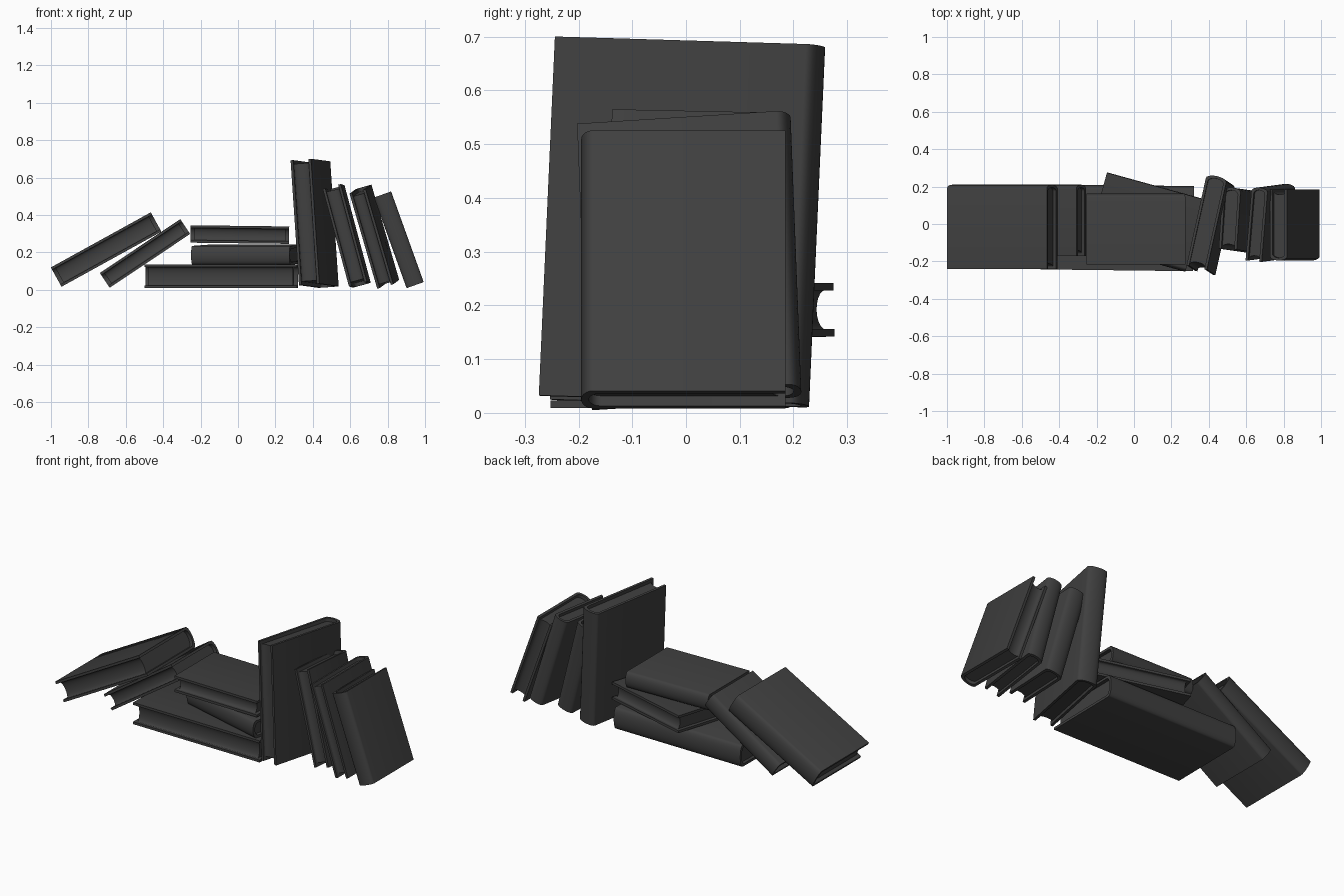
import bpy, bmesh, math
from mathutils import Vector, Matrix

if "Cube" in bpy.data.objects:
    bpy.data.objects.remove(bpy.data.objects["Cube"])

dark = bpy.data.materials.new("dark_grey")
dark.diffuse_color = (0.05, 0.05, 0.05, 1)
dark.use_nodes = True
dark.node_tree.nodes["Principled BSDF"].inputs["Base Color"].default_value = dark.diffuse_color


def arc(half, y, bulge, n=10):
    """Shallow curve across the thickness, from -half to +half."""
    return [(-half * math.cos(math.pi * i / n),
             y + bulge * math.sin(math.pi * i / n)) for i in range(n + 1)]


def extrude_profile(name, profile, height, matrix):
    bm = bmesh.new()
    face = bm.faces.new([bm.verts.new((x, y, -height / 2)) for x, y in profile])
    geom = bmesh.ops.extrude_face_region(bm, geom=[face])["geom"]
    top = [g for g in geom if isinstance(g, bmesh.types.BMVert)]
    bmesh.ops.translate(bm, verts=top, vec=(0, 0, height))
    bmesh.ops.recalc_face_normals(bm, faces=bm.faces)
    mesh = bpy.data.meshes.new(name)
    bm.to_mesh(mesh)
    bm.free()
    obj = bpy.data.objects.new(name, mesh)
    bpy.context.collection.objects.link(obj)
    obj.matrix_world = matrix
    mesh.materials.append(dark)
    bpy.ops.object.select_all(action='DESELECT')
    obj.select_set(True)
    bpy.context.view_layer.objects.active = obj
    bpy.ops.object.shade_smooth_by_angle(angle=math.radians(35))


def book(name, size, center, up, spine):
    """size = thickness, width, height; up runs along the spine."""
    t, w, h = size
    z = Vector(up).normalized()
    y = Vector(spine)
    y = (y - z * y.dot(z)).normalized()
    x = y.cross(z)
    m = Matrix((x, y, z)).transposed().to_4x4()
    m.translation = Vector(center)
    c, bulge, inset = 0.014, 0.022, 0.02
    ht, hw = t / 2, w / 2
    # wrap-around cover with rounded spine
    outer = [(-ht, -hw)] + arc(ht, hw - bulge, bulge) + [(ht, -hw)]
    inner = [(-ht + c, -hw)] + arc(ht - c, hw - bulge - c, bulge)
    inner += [(ht - c, -hw)]
    extrude_profile(name + "_cover", outer + inner[::-1], h, m)
    # page block with hollow fore-edge
    e = 0.001
    back = arc(ht - c + e, hw - bulge - c + e, bulge)
    fore = arc(ht - c + e, -hw + 0.01, 0.018)
    extrude_profile(name + "_pages", back + fore[::-1], h - 2 * inset, m)


# two books sliding off the left of the stack
book("left_outer_book", (0.118, 0.45, 0.61), (-0.705, -0.015, 0.215),
     (0.535, 0, 0.295), (0, 1, 0))
book("left_inner_book", (0.095, 0.38, 0.518), (-0.4975, 0.02, 0.194),
     (0.43, 0, 0.287), (0, 1, 0))
# flat stack
book("stack_bottom_book", (0.125, 0.455, 0.815), (-0.09, -0.02, 0.072),
     (1, -0.012, 0), (0, 1, 0))
book("stack_middle_book", (0.10, 0.40, 0.545), (0.065, 0.01, 0.188),
     (0.525, -0.145, 0), (-0.266, -0.964, -0.02))
book("stack_top_book", (0.093, 0.38, 0.527), (0.01, -0.027, 0.295),
     (1, 0, -0.012), (0, 1, 0))
# upright books leaning on the stack
book("tall_book", (0.112, 0.50, 0.67), (0.412, -0.003, 0.355),
     (-0.045, 0.03, 0.67), (0.216, 0.976, -0.03))
book("leaning_book_1", (0.10, 0.33, 0.54), (0.582, 0.02, 0.288),
     (-0.14, 0.02, 0.52), (0.06, 1, 0))
book("leaning_book_2", (0.09, 0.395, 0.53), (0.73, 0.008, 0.284),
     (-0.15, -0.02, 0.515), (0.09, 1, 0.04))
book("leaning_book_3", (0.097, 0.38, 0.515), (0.86, -0.005, 0.267),
     (-0.175, 0, 0.487), (0, -1, 0))
